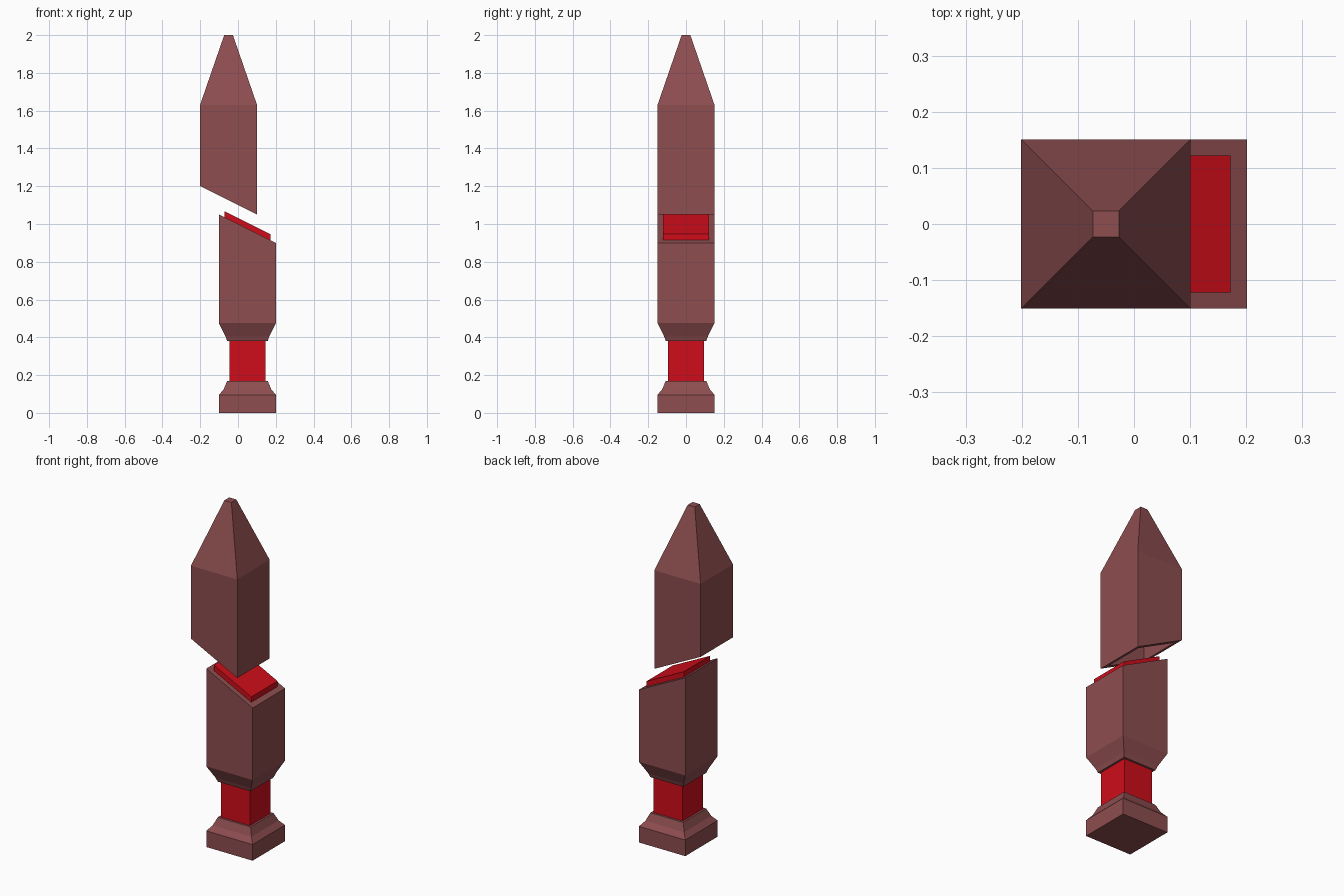
import bpy, bmesh

if "Cube" in bpy.data.objects:
    bpy.data.objects.remove(bpy.data.objects["Cube"])

SLOPE = -0.5      # tilt of the diagonal cut
HALF = 0.151      # half width of the square shaft
LOW_X, TOP_X = 0.05, -0.05


def material(name, color):
    m = bpy.data.materials.new(name)
    m.diffuse_color = (*color, 1)
    m.use_nodes = True
    m.node_tree.nodes["Principled BSDF"].inputs["Base Color"].default_value = m.diffuse_color
    return m


STONE = material("dull_red_stone", (0.27, 0.075, 0.08))
RED = material("bright_red", (0.62, 0.004, 0.01))


def square_loft(name, cx, rings, mat):
    """Stack square rings (half width, z at centre, slope in x) and cap both ends."""
    bm = bmesh.new()
    loops = []
    for h, z, slope in rings:
        corners = ((-h, -h), (h, -h), (h, h), (-h, h))
        loops.append([bm.verts.new((cx + x, y, z + slope * x)) for x, y in corners])
    for a, b in zip(loops, loops[1:]):
        for i in range(4):
            j = (i + 1) % 4
            bm.faces.new((a[i], a[j], b[j], b[i]))
    bm.faces.new(loops[0][::-1])
    bm.faces.new(loops[-1])
    bmesh.ops.recalc_face_normals(bm, faces=bm.faces)
    mesh = bpy.data.meshes.new(name)
    bm.to_mesh(mesh)
    bm.free()
    mesh.materials.append(mat)
    obj = bpy.data.objects.new(name, mesh)
    bpy.context.collection.objects.link(obj)
    return obj


# Foot with a flared shoulder
square_loft("foot", LOW_X, [(HALF, 0, 0), (HALF, 0.095, 0), (0.126, 0.125, 0),
                            (0.107, 0.17, 0)], STONE)

# Red neck between foot and shaft
square_loft("neck", LOW_X, [(0.095, 0.165, 0), (0.095, 0.385, 0)], RED)

# Lower shaft, cut diagonally at the top
square_loft("lower_shaft", LOW_X, [(0.107, 0.38, 0), (0.116, 0.405, 0),
                                   (HALF, 0.475, 0), (HALF, 0.975, SLOPE)], STONE)

# Red plate on the diagonal cut
square_loft("glow_plate", LOW_X, [(0.122, 0.97, SLOPE), (0.122, 1.007, SLOPE)], RED)

# Floating upper shaft: recessed diagonal underside, pyramid tip
square_loft("upper_shaft", TOP_X, [(0.122, 1.245, SLOPE), (0.122, 1.125, SLOPE),
                                   (HALF, 1.125, SLOPE), (HALF, 1.63, 0),
                                   (0.023, 2.0, 0)], STONE)
